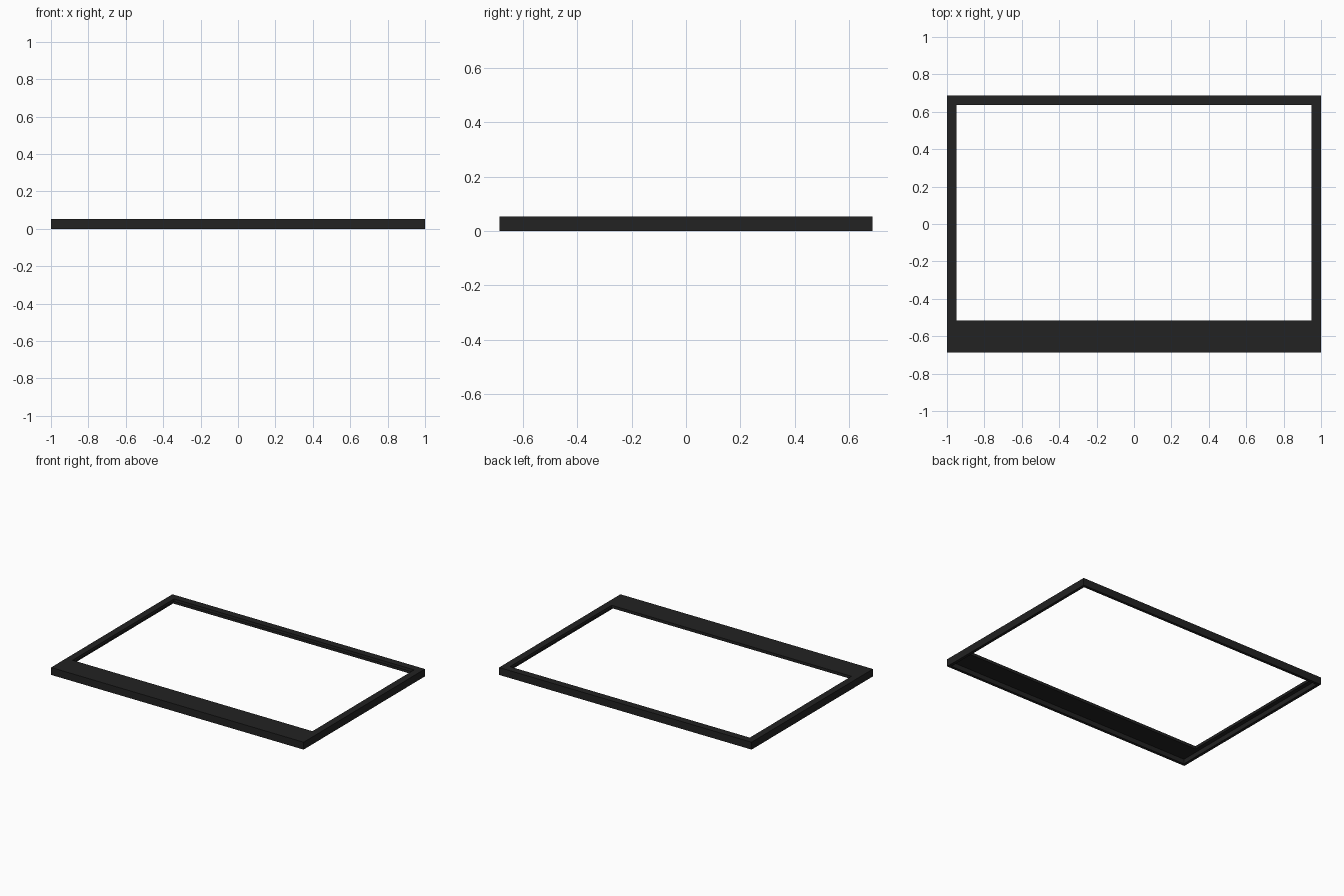
import bpy, bmesh

if "Cube" in bpy.data.objects:
    bpy.data.objects.remove(bpy.data.objects["Cube"])

# Overall sizes
HX, HY, H = 1.0, 0.686, 0.053                 # half width, half depth, height
OPEN = (-0.95, -0.515, 0.95, 0.635)           # window opening
OUTER = (-HX, -HY, HX, HY)
WALL, PLATE = 0.02, 0.02                      # rim wall and face plate thickness
LIP = (-HX + WALL, -HY + WALL, HX - WALL, HY - WALL)

black = bpy.data.materials.new("matte black")
black.diffuse_color = (0.016, 0.016, 0.016, 1)
black.use_nodes = True
black.node_tree.nodes["Principled BSDF"].inputs["Base Color"].default_value = black.diffuse_color


def loop(bm, rect, z):
    x0, y0, x1, y1 = rect
    return [bm.verts.new((x, y, z)) for x, y in ((x0, y0), (x1, y0), (x1, y1), (x0, y1))]


# Hollow-backed bezel: an L-shaped section swept round the rectangle
bm = bmesh.new()
section = [(OUTER, 0), (OUTER, H), (OPEN, H), (OPEN, H - PLATE), (LIP, H - PLATE), (LIP, 0)]
rings = [loop(bm, rect, z) for rect, z in section]
for a, b in zip(rings, rings[1:] + rings[:1]):
    for i in range(4):
        j = (i + 1) % 4
        bm.faces.new((a[i], a[j], b[j], b[i]))
bmesh.ops.recalc_face_normals(bm, faces=bm.faces)

mesh = bpy.data.meshes.new("screen_bezel")
bm.to_mesh(mesh)
bm.free()
mesh.materials.append(black)
bezel = bpy.data.objects.new("screen_bezel", mesh)
bpy.context.collection.objects.link(bezel)
